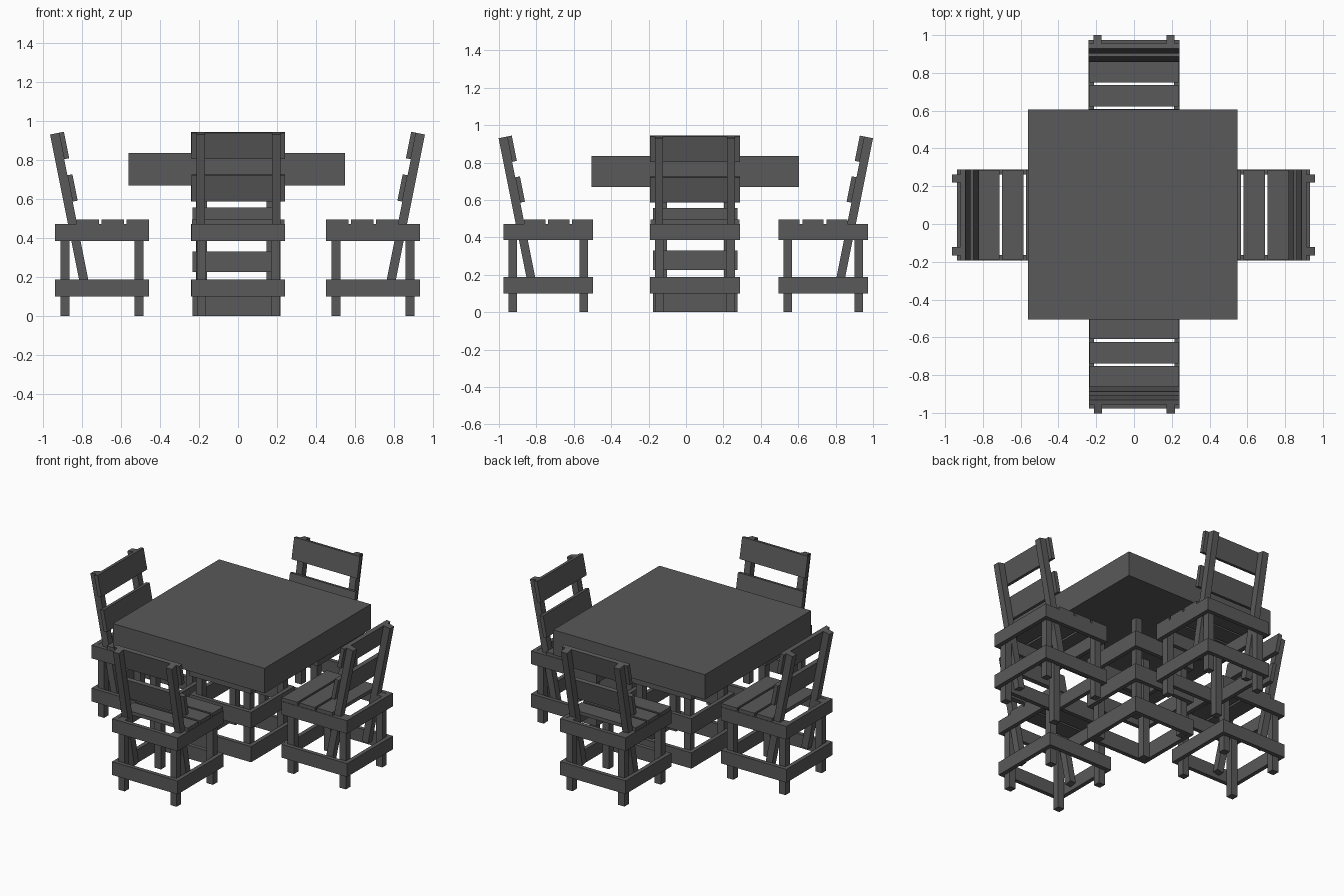
import bpy, bmesh, math
from mathutils import Matrix, Vector

if "Cube" in bpy.data.objects:
    bpy.data.objects.remove(bpy.data.objects["Cube"])

grey = bpy.data.materials.new("dark grey")
grey.diffuse_color = (0.1, 0.1, 0.1, 1)
grey.use_nodes = True
grey.node_tree.nodes["Principled BSDF"].inputs["Base Color"].default_value = grey.diffuse_color


def box(bm, lo, hi, M=Matrix()):
    lo, hi = Vector(lo), Vector(hi)
    T = Matrix.Translation((lo + hi) / 2) @ Matrix.Diagonal((*(hi - lo), 1))
    bmesh.ops.create_cube(bm, size=1, matrix=M @ T)


def ring(bm, r, z0, z1, t=0.027):
    # four boards around a square, open in the middle
    for s in (-1, 1):
        a, b = sorted((s * r, s * (r - t)))
        box(bm, (a, -r, z0), (b, r, z1))
        box(bm, (-r + t, a, z0), (r - t, b, z1))


def legs(bm, r, z1, w=0.046):
    for sx in (-1, 1):
        for sy in (-1, 1):
            c = (sx * (r - w / 2), sy * (r - w / 2))
            box(bm, (c[0] - w / 2, c[1] - w / 2, 0), (c[0] + w / 2, c[1] + w / 2, z1))


def finish(bm, name, M):
    bm.transform(M)
    me = bpy.data.meshes.new(name)
    bm.to_mesh(me)
    bm.free()
    me.materials.append(grey)
    bpy.context.collection.objects.link(bpy.data.objects.new(name, me))


def chair(name, place):
    # local frame: +x is the back of the chair
    bm = bmesh.new()
    legs(bm, 0.213, 0.47)
    finish(bm, name + "_legs", place)

    bm = bmesh.new()
    ring(bm, 0.24, 0.10, 0.188)
    ring(bm, 0.24, 0.385, 0.472)
    finish(bm, name + "_frame", place)

    bm = bmesh.new()
    for x in (-0.24, -0.112, 0.016):
        box(bm, (x, -0.237, 0.472), (x + 0.114, 0.237, 0.495))
    finish(bm, name + "_seat_slats", place)

    # leaning back: origin at the top outer corner of the posts
    lean = Matrix.Translation((0.266, 0, 0.93)) @ Matrix.Rotation(math.atan(0.2), 4, 'Y')
    bm = bmesh.new()
    for s in (-1, 1):
        box(bm, (-0.046, s * 0.193 - 0.022, -0.82), (0, s * 0.193 + 0.022, 0), lean)
    finish(bm, name + "_back_posts", place)

    bm = bmesh.new()
    for z in (0, -0.222):
        box(bm, (-0.072, -0.24, z - 0.138), (-0.046, 0.24, z), lean)
    finish(bm, name + "_back_slats", place)


# four chairs around the table
for name, pos, ang in (("right_chair", (0.692, 0.048, 0), 0),
                       ("back_chair", (0, 0.734, 0), 90),
                       ("left_chair", (-0.697, 0.048, 0), 180),
                       ("front_chair", (0.002, -0.736, 0), 270)):
    chair(name, Matrix.Translation(pos) @ Matrix.Rotation(math.radians(ang), 4, 'Z'))

# table: thick top on a pedestal of legs and three open frames
centre = Matrix.Translation((-0.007, 0.05, 0))
bm = bmesh.new()
box(bm, (-0.555, -0.555, 0.67), (0.555, 0.555, 0.835))
finish(bm, "table_top", centre)

bm = bmesh.new()
legs(bm, 0.198, 0.67)
finish(bm, "table_legs", centre)

bm = bmesh.new()
for z in (0, 0.226, 0.452):
    ring(bm, 0.226, z, z + 0.104)
finish(bm, "table_base_frames", centre)
